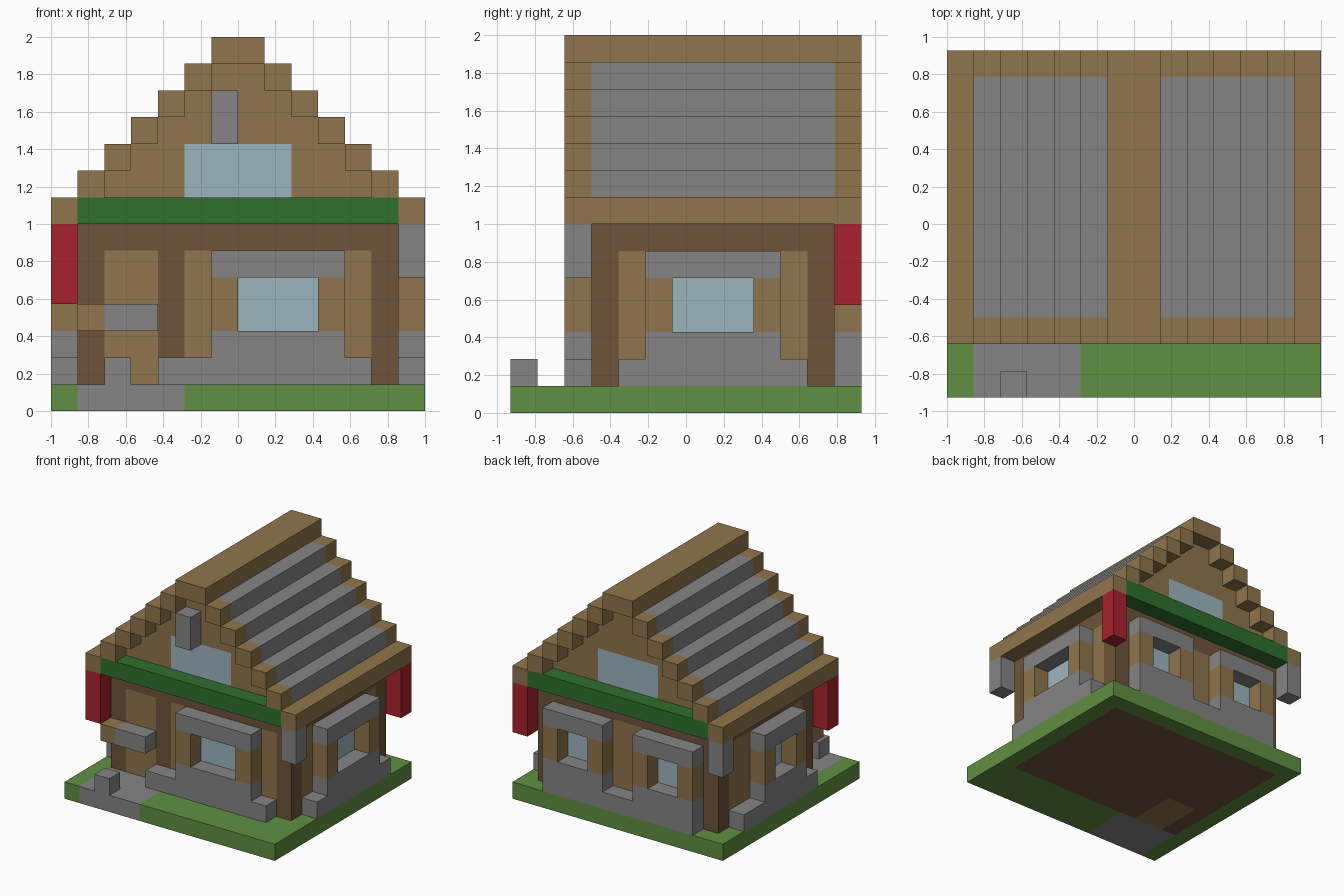
import bpy, bmesh
from mathutils import Vector

if "Cube" in bpy.data.objects:
    bpy.data.objects.remove(bpy.data.objects["Cube"], do_unlink=True)

U = 1 / 7                               # one block
ORIGIN = Vector((-7, -6.5, 0))          # corner of block (0, 0, 0)


def linear(c):
    c /= 255
    return c / 12.92 if c <= 0.04045 else ((c + 0.055) / 1.055) ** 2.4


def colour(name, *rgb):
    m = bpy.data.materials.new(name)
    col = [linear(c) for c in rgb] + [1]
    m.use_nodes = True
    m.diffuse_color = col
    m.node_tree.nodes["Principled BSDF"].inputs["Base Color"].default_value = col
    return m


PLANK = colour("plank", 144, 117, 76)
TIMBER = colour("dark timber", 110, 84, 58)
STONE = colour("stone", 133, 133, 133)
GLASS = colour("window glass", 156, 181, 191)
GRASS = colour("grass", 96, 144, 65)
LEAF = colour("leaf green", 46, 112, 46)
RED = colour("red cloth", 168, 33, 45)


def block(name, x, y, z, paint):
    """Box over inclusive block ranges; paint is a material or rule(cell, normal)."""
    lo = Vector((x[0], y[0], z[0]))
    hi = Vector((x[1] + 1, y[1] + 1, z[1] + 1))
    bm = bmesh.new()
    bmesh.ops.create_cube(bm, size=1)
    for v in bm.verts:
        v.co = [lo[a] if v.co[a] < 0 else hi[a] for a in range(3)]
    mats = [paint]
    if callable(paint):
        # cut along the block lines, colour each face, then merge equal neighbours
        for a in range(3):
            for c in range(int(lo[a]) + 1, int(hi[a])):
                at = Vector([c if b == a else 0 for b in range(3)])
                no = Vector([1 if b == a else 0 for b in range(3)])
                bmesh.ops.bisect_plane(bm, geom=bm.verts[:] + bm.edges[:] + bm.faces[:],
                                       plane_co=at, plane_no=no)
        bm.normal_update()
        mats = []
        for f in bm.faces:
            inside = f.calc_center_median() - f.normal * 0.5
            m = paint(*[int(c) for c in inside], f.normal)
            if m not in mats:
                mats.append(m)
            f.material_index = mats.index(m)
        bmesh.ops.dissolve_limit(bm, angle_limit=0.01, verts=bm.verts[:],
                                 edges=bm.edges[:], delimit={'MATERIAL'})
    for v in bm.verts:
        v.co = (v.co + ORIGIN) * U
    me = bpy.data.meshes.new(name)
    bm.to_mesh(me)
    bm.free()
    for m in mats:
        me.materials.append(m)
    ob = bpy.data.objects.new(name, me)
    bpy.context.scene.collection.objects.link(ob)


# Ground: lawn, path and the floor of the house
def ground(i, j, k, n):
    if 1 <= i <= 4 and j <= 2:
        return STONE
    if 1 <= i <= 12 and 3 <= j <= 11:
        return PLANK if i in (2, 3) and j <= 5 else TIMBER
    return GRASS


block("ground", (0, 13), (0, 12), (0, 0), ground)
block("path_stone", (2, 2), (0, 0), (1, 1), STONE)


# House walls with timber frame and window panes
def wall(i, j, k, n):
    if k == 6 or (i in (1, 12) and j in (3, 11)) or (i == 4 and n.y < -0.5):
        return TIMBER
    if k in (3, 4):
        if n.y < -0.5:
            pane = 7 <= i <= 9
        elif n.y > 0.5:
            pane = i in (3, 4, 9, 10)
        elif n.x > 0.5:
            pane = 6 <= j <= 8
        else:
            pane = j in (6, 7)
        if pane:
            return GLASS
    return PLANK


block("walls", (1, 12), (3, 11), (1, 6), wall)


# Projecting window surrounds
def surround(name, a, b, depth, along_x):
    def part(label, span, z, mat):
        d = (depth, depth)
        x, y = (span, d) if along_x else (d, span)
        block(f"{name}_{label}", x, y, z, mat)
    part("lintel", (a, b), (5, 5), STONE)
    part("sill", (a, b), (2, 2), STONE)
    part("jamb_a", (a, a), (3, 4), PLANK)
    part("jamb_b", (b, b), (3, 4), PLANK)


surround("front_window", 6, 10, 2, True)
surround("back_window_left", 8, 11, 12, True)
surround("back_window_right", 2, 5, 12, True)
surround("left_window", 5, 9, 13, False)
surround("right_window", 5, 8, 0, False)

# Stone footings
block("front_footing", (4, 11), (2, 2), (1, 1), STONE)
block("back_footing", (2, 11), (12, 12), (1, 1), STONE)
for side, i in (("left", 13), ("right", 0)):
    block(f"{side}_footing", (i, i), (4, 10), (1, 1), STONE)

# Door awning
block("awning_end", (1, 1), (2, 2), (3, 3), PLANK)
block("awning", (2, 3), (2, 2), (3, 3), STONE)

# Hanging corner pieces
for i, j in ((0, 2), (13, 12)):
    block("corner_banner", (i, i), (j, j), (4, 6), RED)
for i, j in ((13, 2), (0, 12)):
    block("corner_stone", (i, i), (j, j), (5, 6), STONE)

# Leafy beams under the gables
for side, j in (("front", 2), ("back", 12)):
    block(f"{side}_leaf_beam", (1, 12), (j, j), (7, 7), LEAF)


# Stepped roof with plank gables and overhanging verges
def roof(i, j, k, n):
    if abs(n.y) > 0.5:
        return GLASS if k in (8, 9) and 5 <= i <= 8 else PLANK
    return STONE


block("attic_floor", (1, 12), (3, 11), (7, 7), PLANK)
for i in (0, 13):
    block("eave", (i, i), (2, 12), (7, 7), PLANK)
for step in range(1, 6):
    k = 7 + step
    block(f"roof_step_{step}", (step, 13 - step), (3, 11), (k, k), roof)
    for i in (step, 13 - step):
        for j in (2, 12):
            block("verge", (i, i), (j, j), (k, k), PLANK)
block("ridge", (6, 7), (2, 12), (13, 13), PLANK)
block("gable_stone", (6, 6), (2, 2), (10, 11), STONE)
